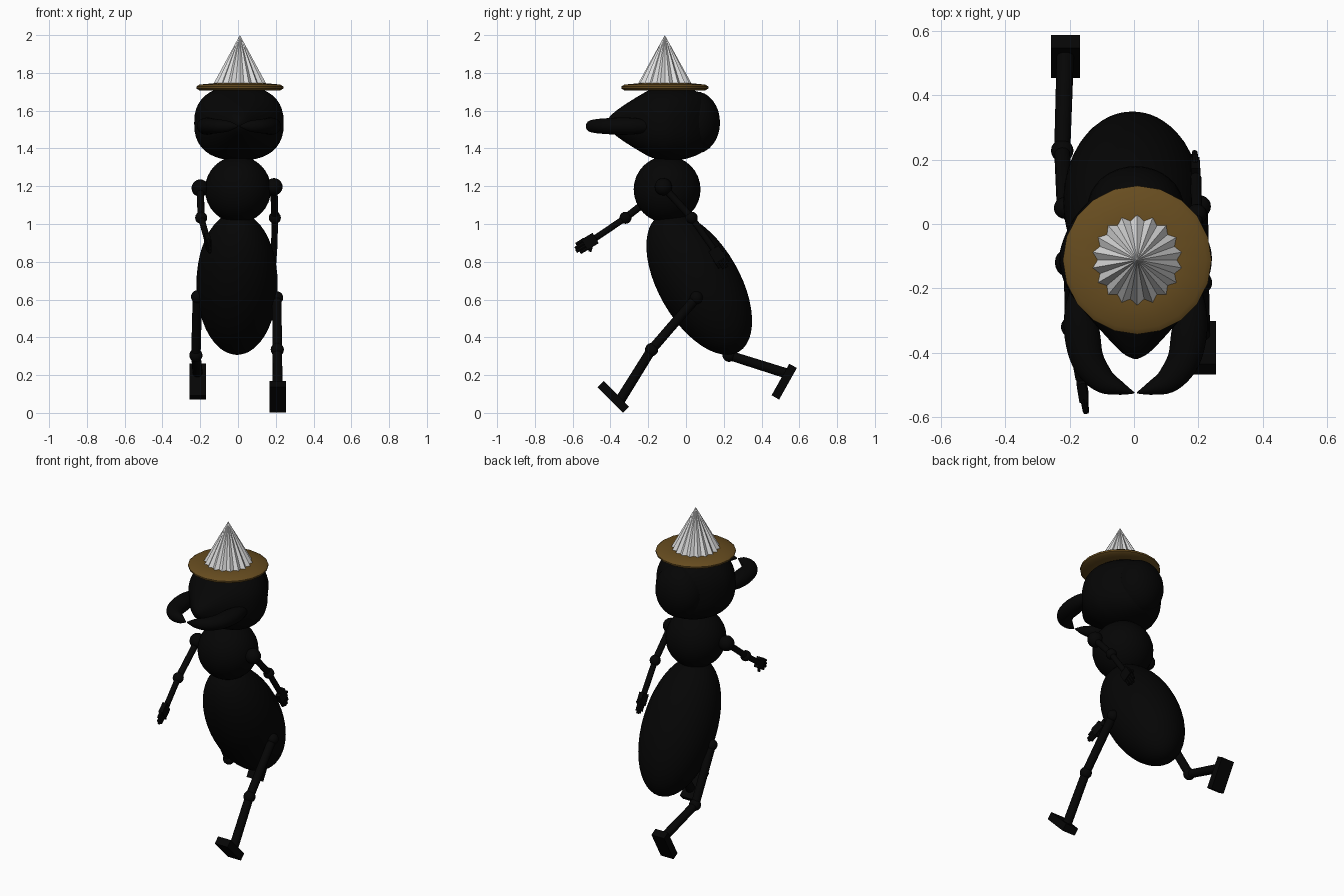
import bpy, bmesh, math
from mathutils import Vector, Matrix

if "Cube" in bpy.data.objects:
    bpy.data.objects.remove(bpy.data.objects["Cube"])


def material(name, rgb):
    m = bpy.data.materials.new(name)
    m.diffuse_color = (*rgb, 1)
    m.use_nodes = True
    m.node_tree.nodes["Principled BSDF"].inputs["Base Color"].default_value = m.diffuse_color
    return m


BLACK = material("ant black", (0.0015, 0.0015, 0.0015))
BROWN = material("hat brown", (0.135, 0.073, 0.014))
SILVER = material("hat silver", (0.72, 0.72, 0.72))


def finish(bm, name, mat, smooth=True):
    bmesh.ops.recalc_face_normals(bm, faces=bm.faces)
    me = bpy.data.meshes.new(name)
    bm.to_mesh(me)
    bm.free()
    me.materials.append(mat)
    ob = bpy.data.objects.new(name, me)
    bpy.context.collection.objects.link(ob)
    if smooth:
        bpy.context.view_layer.objects.active = ob
        ob.select_set(True)
        bpy.ops.object.shade_smooth_by_angle(angle=math.radians(40))
        ob.select_set(False)
    return ob


def ball(name, centre, radii, tilt=0, seg=32):
    bm = bmesh.new()
    m = Matrix.Translation(centre) @ Matrix.Rotation(tilt, 4, 'X') @ Matrix.Diagonal((*radii, 1))
    bmesh.ops.create_uvsphere(bm, u_segments=seg, v_segments=seg // 2, radius=1, matrix=m)
    return finish(bm, name, BLACK)


def add_rod(bm, a, b, r1, r2, seg=12):
    a, b = Vector(a), Vector(b)
    m = Matrix.Translation((a + b) / 2) @ (b - a).to_track_quat('Z', 'Y').to_matrix().to_4x4()
    bmesh.ops.create_cone(bm, cap_ends=True, segments=seg, radius1=r1, radius2=r2,
                          depth=(b - a).length, matrix=m)


def rod(name, a, b, r1, r2):
    bm = bmesh.new()
    add_rod(bm, a, b, r1, r2)
    return finish(bm, name, BLACK)


def loft(name, rings, mat):
    """Skin closed rings of points, with caps at both ends."""
    bm = bmesh.new()
    loops = [[bm.verts.new(p) for p in ring] for ring in rings]
    n = len(loops[0])
    for a, b in zip(loops, loops[1:]):
        for i in range(n):
            j = (i + 1) % n
            bm.faces.new((a[i], a[j], b[j], b[i]))
    bm.faces.new(loops[0])
    bm.faces.new(loops[-1])
    return finish(bm, name, mat)


def turn(n, power=1.0):
    """Unit circle, or a squarish superellipse when power is below 1."""
    pts = [(math.cos(2 * math.pi * i / n), math.sin(2 * math.pi * i / n)) for i in range(n)]
    return [(math.copysign(abs(c) ** power, c), math.copysign(abs(s) ** power, s)) for c, s in pts]


def spline(keys, steps=5):
    """Catmull-Rom interpolation through tuples of any length."""
    k = [Vector(p) for p in [keys[0], *keys, keys[-1]]]
    out = []
    for p0, p1, p2, p3 in zip(k, k[1:], k[2:], k[3:]):
        for s in range(steps):
            t = s / steps
            out.append(0.5 * (2 * p1 + (p2 - p0) * t + (2 * p0 - 5 * p1 + 4 * p2 - p3) * t * t
                              + (3 * p1 - p0 - 3 * p2 + p3) * t ** 3))
    return out + [k[-1]]


# Body segments
ball("abdomen", (-0.005, 0.07, 0.685), (0.215, 0.215, 0.418), math.radians(30), 48)
ball("thorax", (0, -0.1, 1.183), (0.175, 0.177, 0.177))

# Head: pointed at the front, widest below the hat (y, half width, half height)
head = spline([(0.15, 0.004, 0.004), (0.135, 0.06, 0.075), (0.09, 0.125, 0.148),
               (0.02, 0.19, 0.182), (-0.05, 0.225, 0.195), (-0.11, 0.237, 0.195),
               (-0.18, 0.222, 0.182), (-0.25, 0.178, 0.145), (-0.34, 0.1, 0.088),
               (-0.40, 0.042, 0.04), (-0.42, 0.004, 0.004)], 4)
loft("head", [[(0.005 + c * w, y, 1.533 + s * h) for c, s in turn(40, 0.82)] for y, w, h in head], BLACK)
ball("head_back", (0.005, 0.05, 1.537), (0.15, 0.13, 0.165))

# Mandibles: curved crescents (x, y, half width, half height)
for side, label in ((1, "right"), (-1, "left")):
    path = spline([(0.18, -0.17, 0.012, 0.02), (0.178, -0.25, 0.04, 0.04),
                   (0.168, -0.33, 0.055, 0.046), (0.15, -0.42, 0.051, 0.042),
                   (0.105, -0.483, 0.041, 0.036), (0.05, -0.51, 0.022, 0.026),
                   (0.004, -0.525, 0.002, 0.003)])
    rings = []
    for i, p in enumerate(path):
        q, o = path[min(i + 1, len(path) - 1)], path[max(i - 1, 0)]
        d = Vector((q[0] - o[0], q[1] - o[1])).normalized()
        rings.append([(0.005 + side * (p[0] - d.y * p[2] * c), p[1] + d.x * p[2] * c,
                       1.518 + p[3] * s) for c, s in turn(20)])
    loft(f"{label}_mandible", rings, BLACK)


# Arms: shoulder, elbow, wrist, then a hand with fingers spread in the swing plane
def arm(label, shoulder, elbow, wrist, tip):
    s, e, w, t = map(Vector, (shoulder, elbow, wrist, tip))
    ball(f"{label}_shoulder", s, (0.046,) * 3, seg=20)
    rod(f"{label}_upper_arm", s, e, 0.019, 0.019)
    ball(f"{label}_elbow", e, (0.032,) * 3, seg=20)
    rod(f"{label}_forearm", e, w, 0.017, 0.017)
    along = (t - w).normalized()
    across = along.cross(Vector((1, 0, 0))).normalized()
    flat = along.cross(across)
    length = (t - w).length
    bm = bmesh.new()
    frame = Matrix((across, flat, along)).transposed().to_4x4()
    bmesh.ops.create_cube(bm, size=1, matrix=Matrix.Translation(w + along * length * 0.28) @ frame
                          @ Matrix.Diagonal((0.064, 0.028, length * 0.56, 1)))
    for i, reach in enumerate((0.88, 1.0, 0.97, 0.85)):
        off = across * (i - 1.5) * 0.016
        add_rod(bm, w + along * length * 0.45 + off, w + along * length * reach + off,
                0.01, 0.009, 8)
    add_rod(bm, w + along * length * 0.15, w + along * length * 0.5 - across * 0.046, 0.012, 0.009, 8)
    finish(bm, f"{label}_hand", BLACK)


arm("left", (-0.2, -0.12, 1.19), (-0.195, -0.32, 1.033), (-0.165, -0.48, 0.925), (-0.148, -0.585, 0.862))
arm("right", (0.19, -0.12, 1.197), (0.195, 0.03, 1.033), (0.192, 0.145, 0.87), (0.188, 0.21, 0.765))


# Legs: hip, knee, ankle and a flat board foot
def leg(label, hip, knee, ankle, toe, heel):
    ball(f"{label}_hip", hip, (0.034,) * 3, seg=20)
    rod(f"{label}_thigh", hip, knee, 0.025, 0.025)
    ball(f"{label}_knee", knee, (0.035,) * 3, seg=20)
    rod(f"{label}_shin", knee, ankle, 0.025, 0.027)
    a, b = Vector(toe), Vector(heel)
    along = (a - b).normalized()
    x = Vector((1, 0, 0))
    frame = Matrix((x, along, x.cross(along))).transposed().to_4x4()
    bm = bmesh.new()
    bmesh.ops.create_cube(bm, size=1, matrix=Matrix.Translation((a + b) / 2) @ frame
                          @ Matrix.Diagonal((0.089, (a - b).length, 0.046, 1)))
    finish(bm, f"{label}_foot", BLACK, False)


leg("right", (0.205, 0.055, 0.61), (0.208, -0.182, 0.335), (0.21, -0.35, 0.065),
    (0.21, -0.452, 0.153), (0.21, -0.318, 0.017))
leg("left", (-0.215, 0.05, 0.615), (-0.223, 0.228, 0.305), (-0.213, 0.545, 0.205),
    (-0.213, 0.473, 0.082), (-0.213, 0.567, 0.249))

# Hat brim: thin disc with a bevelled rim
HX, HY = 0.01, -0.112
brim = [(0.15, 1.706), (0.215, 1.708), (0.23, 1.717), (0.231, 1.727), (0.215, 1.738), (0.13, 1.746)]
loft("hat_brim", [[(HX + c * r, HY + s * r, z) for c, s in turn(20)] for r, z in brim], BROWN)

# Pleated hat cone
PLEATS = 18
bm = bmesh.new()
apex = bm.verts.new((HX, HY, 2.0))
base = [bm.verts.new((HX + c * r, HY + s * r, 1.742))
        for i, (c, s) in enumerate(turn(PLEATS * 2)) for r in [0.142 if i % 2 else 0.125]]
for i, v in enumerate(base):
    bm.faces.new((v, base[(i + 1) % len(base)], apex))
bm.faces.new(base)
finish(bm, "hat_cone", SILVER, False)
